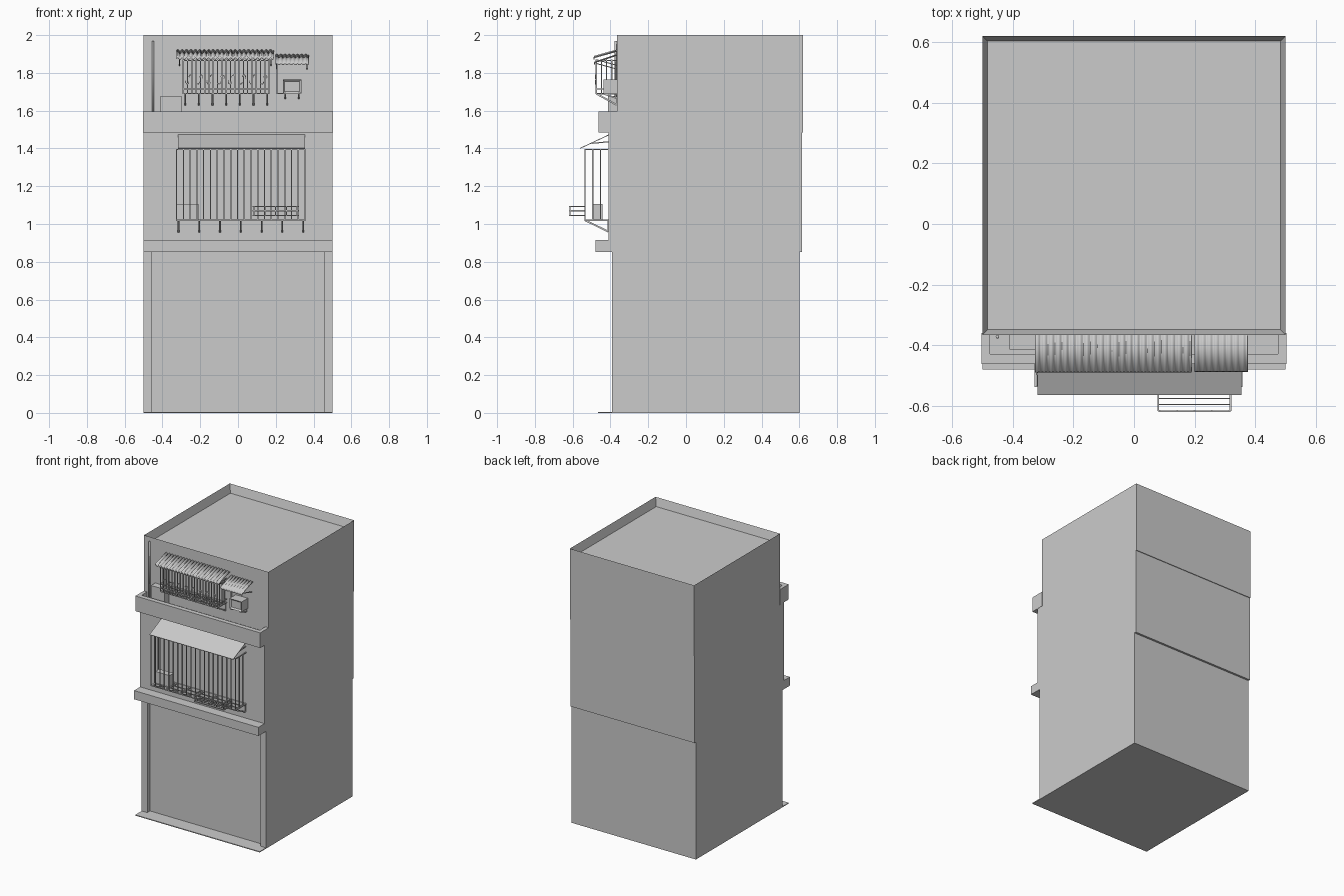
import bpy, bmesh, math
from mathutils import Vector, Matrix

if "Cube" in bpy.data.objects:
    bpy.data.objects.remove(bpy.data.objects["Cube"])


def finish(name, bm, smooth=False):
    bmesh.ops.recalc_face_normals(bm, faces=bm.faces[:])
    me = bpy.data.meshes.new(name)
    bm.to_mesh(me)
    bm.free()
    ob = bpy.data.objects.new(name, me)
    bpy.context.collection.objects.link(ob)
    if smooth:
        for p in me.polygons:
            p.use_smooth = True
    return ob


def box(bm, x0, x1, y0, y1, z0, z1):
    m = Matrix.Translation(((x0 + x1) / 2, (y0 + y1) / 2, (z0 + z1) / 2)) @ \
        Matrix.Diagonal((x1 - x0, y1 - y0, z1 - z0, 1))
    return bmesh.ops.create_cube(bm, size=1, matrix=m)['verts']


def rod(bm, a, b, t=0.006, sides=4):
    a, b = Vector(a), Vector(b)
    d = b - a
    m = Matrix.Translation((a + b) / 2) @ d.to_track_quat('Z', 'Y').to_matrix().to_4x4() \
        @ Matrix.Rotation(math.pi / 4, 4, 'Z')
    r = t * (0.707 if sides == 4 else 0.5)
    bmesh.ops.create_cone(bm, cap_ends=True, segments=sides, radius1=r, radius2=r,
                          depth=d.length, matrix=m)


def path(bm, pts, t=0.006, closed=False):
    for a, b in zip(pts, pts[1:] + (pts[:1] if closed else [])):
        rod(bm, a, b, t)


def boxes(name, *dims):
    bm = bmesh.new()
    for d in dims:
        box(bm, *d)
    return finish(name, bm)


def recess(bm, verts, normal, thick, depth):
    """Inset the face pointing along normal and push it inward."""
    n = Vector(normal)
    bm.normal_update()
    f = next(f for f in {f for v in verts for f in v.link_faces} if f.normal.dot(n) > 0.9)
    bmesh.ops.inset_region(bm, faces=[f], thickness=thick)
    bmesh.ops.translate(bm, verts=f.verts[:], vec=-n * depth)


# Ground floor with recessed shutter between side piers, and pavement strip
boxes("ground_floor", (-.5, .5, -.36, .60, 0, .86),
      (-.5, -.455, -.392, -.36, 0, .86), (.455, .5, -.392, -.36, 0, .86))
boxes("pavement_slab", (-.5, .5, -.465, -.36, 0, .006))

# Middle storey and its ledge
boxes("middle_floor", (-.5, .5, -.41, .615, .852, 1.487))
boxes("middle_ledge", (-.5, .5, -.48, -.40, .852, .915))

# Top storey with sunken roof behind a parapet
bm = bmesh.new()
recess(bm, box(bm, -.5, .5, -.365, .62, 1.485, 2.0), (0, 0, 1), .024, .06)
finish("top_floor", bm)

# Hollow balcony tray on the top storey
boxes("balcony_tray", (-.502, .502, -.462, -.36, 1.485, 1.56), (-.502, .502, -.462, -.428, 1.56, 1.595),
      (-.502, -.475, -.428, -.36, 1.56, 1.595), (.475, .502, -.428, -.36, 1.56, 1.595))


def cage(name, x0, x1, yf, yb, z0, z1, nx, ny, rails, t, drop, nb):
    """Window cage: vertical bars, horizontal rails, slatted floor, brackets."""
    bm = bmesh.new()
    for i in range(nx):
        x = x0 + (x1 - x0) * i / (nx - 1)
        rod(bm, (x, yf, z0), (x, yf, z1), t)
    for x in (x0, x1):
        for j in range(1, ny):
            y = yf + (yb - yf) * j / ny
            rod(bm, (x, y, z0), (x, y, z1), t)
    for z in rails:
        path(bm, [(x0, yb, z), (x0, yf, z), (x1, yf, z), (x1, yb, z)], t)
    for j in range(1, ny + 1):
        y = yf + (yb - yf) * j / ny
        rod(bm, (x0, y, z0), (x1, y, z0), t)
    finish(name, bm)
    bm = bmesh.new()
    for i in range(nb):
        x = x0 + .01 + (x1 - x0 - .02) * i / (nb - 1)
        path(bm, [(x, yf, z0), (x, yb, z0), (x, yb, z0 - drop)], .009, True)
    finish(name + "_brackets", bm)


cage("middle_cage", -.325, .355, -.535, -.412, 1.02, 1.395, 20, 3, (1.02, 1.395), .006, .06, 7)
cage("top_cage", -.29, .165, -.475, -.366, 1.69, 1.87, 21, 4, (1.69, 1.715, 1.865), .006, .06, 7)

# Curled ornaments on the top cage
bm = bmesh.new()
for k in range(8):
    cx = -.26 + .0565 * k
    for s in (-1, 1):
        pts = [(cx + s * (.009 - .009 * math.cos(a)), -.479, 1.765 + s * .013 * math.sin(a) + s * .012)
               for a in [math.pi * i / 5 for i in range(7)]]
        path(bm, pts, .004)
finish("top_cage_curls", bm)

# Hanging basket on the middle cage
bm = bmesh.new()
for z in (1.045, 1.07, 1.093):
    path(bm, [(.08, -.535, z), (.08, -.617, z), (.318, -.617, z), (.318, -.535, z)], .006)
for i in range(5):
    x = .085 + .2285 * i / 4
    rod(bm, (x, -.615, 1.045), (x, -.615, 1.093), .005)
for y in (-.595, -.575, -.555):
    rod(bm, (.08, y, 1.045), (.318, y, 1.045), .004)
finish("plant_rack", bm)


def awning(name, x0, x1, yb, zb, yf, zf, waves, amp, edge=0.0):
    """Sloped sheet, corrugated across x, with an optional hanging scalloped edge."""
    bm = bmesh.new()
    n = max(1, waves * 6)
    rows = []
    for i in range(n + 1):
        x = x0 + (x1 - x0) * i / n
        w = amp * math.sin(2 * math.pi * waves * i / n)
        pts = [(x, yb, zb + w), (x, yf, zf + w)]
        if edge:
            pts.append((x, yf - .002, zf - edge + w))
        rows.append([bm.verts.new(p) for p in pts])
    for a, b in zip(rows, rows[1:]):
        for j in range(len(a) - 1):
            bm.faces.new((a[j], b[j], b[j + 1], a[j + 1]))
    ob = finish(name, bm, waves > 0)
    mod = ob.modifiers.new("thickness", 'SOLIDIFY')
    mod.thickness = .004
    mod.offset = 0


awning("middle_awning", -.318, .355, -.408, 1.472, -.562, 1.40, 0, 0)
awning("top_awning", -.325, .19, -.362, 1.919, -.486, 1.884, 22, .005, .01)
awning("small_awning", .2, .375, -.362, 1.896, -.484, 1.856, 8, .003, .012)

# Awning support arms
bm = bmesh.new()
for x in (-.31, .02, .347):
    path(bm, [(x, -.41, 1.435), (x, -.50, 1.427)], .006)
for x, zf in ((-.31, 1.87), (.175, 1.87), (.205, 1.85), (.365, 1.85)):
    path(bm, [(x, -.366, zf - .03), (x, -.475, zf)], .005)
rod(bm, (.205, -.37, 1.69), (.205, -.37, 1.86), .006)
rod(bm, (.205, -.37, 1.69), (.24, -.37, 1.69), .006)
finish("awning_arms", bm)


def air_unit(name, x0, x1, y0, y1, z0, z1, thick):
    bm = bmesh.new()
    recess(bm, box(bm, x0, x1, y0, y1, z0, z1), (0, -1, 0), thick, .01)
    finish(name, bm)


# Air conditioning units
air_unit("small_air_unit", .237, .335, -.437, -.36, 1.692, 1.765, .014)
boxes("balcony_air_unit", (-.41, -.30, -.413, -.36, 1.56, 1.677))
boxes("caged_air_unit", (-.322, -.208, -.49, -.442, 1.022, 1.105))

# Brackets under the small air unit
bm = bmesh.new()
for x in (.25, .322):
    path(bm, [(x, -.437, 1.689), (x, -.363, 1.689), (x, -.363, 1.665)], .008, True)
finish("small_unit_brackets", bm)

# Drain pipe
bm = bmesh.new()
rod(bm, (-.45, -.372, 1.56), (-.45, -.372, 1.97), .012, 8)
finish("drain_pipe", bm, True)
